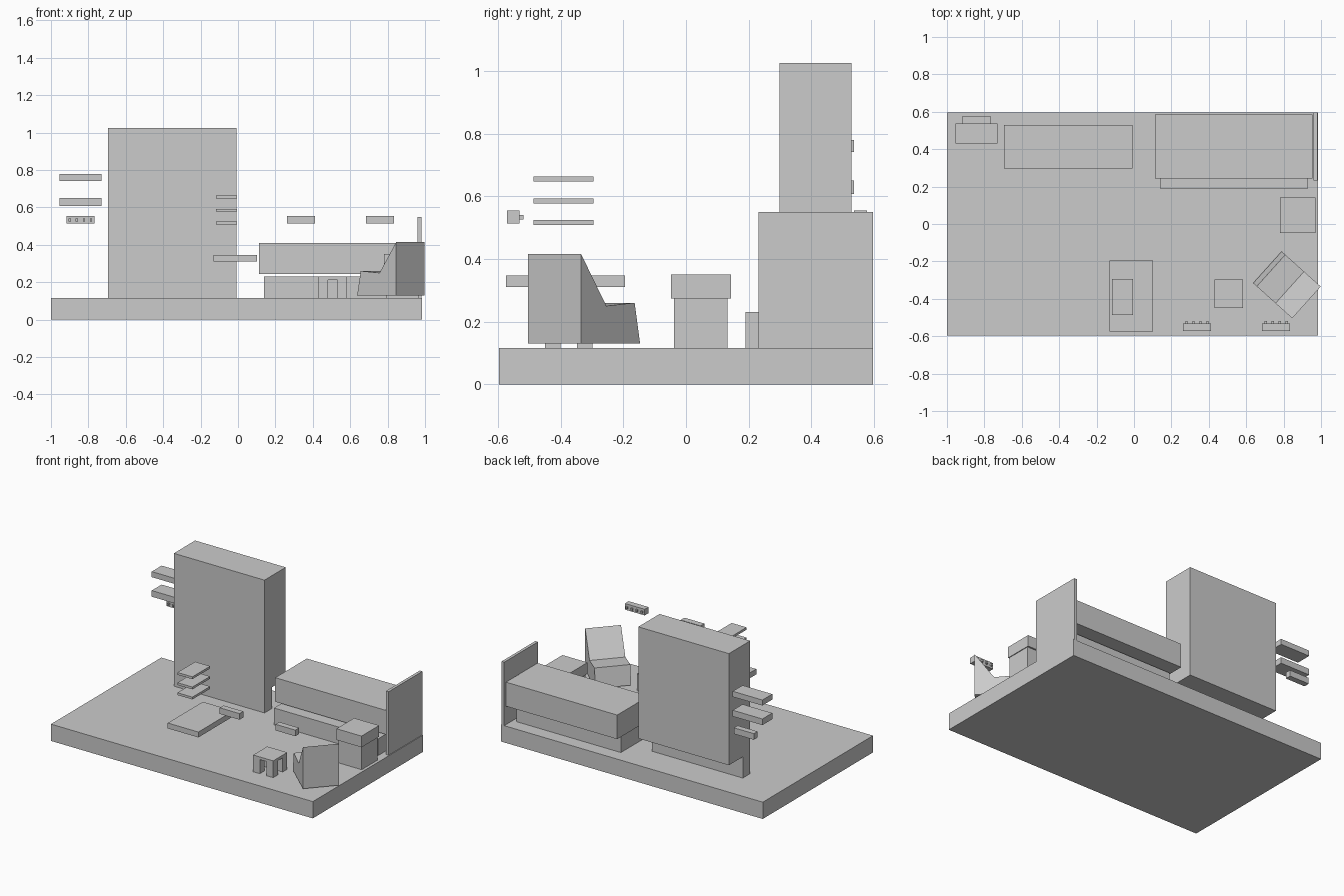
import bpy, bmesh, math
from mathutils import Matrix, Vector

if "Cube" in bpy.data.objects:
    bpy.data.objects.remove(bpy.data.objects["Cube"])


def add_box(bm, x, y, z):
    m = Matrix.LocRotScale(Vector((sum(x) / 2, sum(y) / 2, sum(z) / 2)), None,
                           Vector((x[1] - x[0], y[1] - y[0], z[1] - z[0])))
    bmesh.ops.create_cube(bm, size=1, matrix=m)


def finish(bm, name):
    bmesh.ops.recalc_face_normals(bm, faces=bm.faces)
    mesh = bpy.data.meshes.new(name)
    bm.to_mesh(mesh)
    bm.free()
    ob = bpy.data.objects.new(name, mesh)
    bpy.context.collection.objects.link(ob)
    return ob


def boxes(name, *parts):
    bm = bmesh.new()
    for p in parts:
        add_box(bm, *p)
    return finish(bm, name)


FLOOR = 0.115

# Floor slab
boxes("floor", ((-1, 0.985), (-0.597, 0.597), (0, FLOOR)))

# Wardrobe with a thin plinth under its front
boxes("wardrobe_body", ((-0.695, -0.008), (0.298, 0.528), (0.26, 1.025)))
boxes("wardrobe_plinth", ((-0.695, -0.008), (0.298, 0.378), (FLOOR, 0.26)))

# Bed
boxes("bed_base", ((0.14, 0.93), (0.19, 0.505), (FLOOR, 0.23)))
boxes("mattress", ((0.112, 0.955), (0.243, 0.585), (0.245, 0.41)))
boxes("headboard", ((0.96, 0.98), (0.232, 0.597), (FLOOR, 0.55)))

# Nightstand
boxes("nightstand_body", ((0.79, 0.965), (-0.039, 0.132), (FLOOR, 0.273)))
boxes("nightstand_top", ((0.78, 0.97), (-0.048, 0.143), (0.273, 0.35)))

# Stool: four square legs and a seat
sx, sy, leg = (0.43, 0.582), (-0.45, -0.298), 0.05
boxes("stool_legs", *[((x, x + leg), (y, y + leg), (FLOOR, 0.212))
                      for x in (sx[0], sx[1] - leg) for y in (sy[0], sy[1] - leg)])
boxes("stool_seat", (sx, sy, (0.212, 0.23)))

# Armchair: side profile (depth, height) extruded across its width and turned
profile = [(0, 0.13), (0.026, 0.26), (0.161, 0.25), (0.281, 0.415), (0.281, 0.13)]
bm = bmesh.new()
face = bm.faces.new([bm.verts.new((u, 0, z)) for u, z in profile])
ext = bmesh.ops.extrude_face_region(bm, geom=[face])["geom"]
bmesh.ops.translate(bm, vec=(0, 0.228, 0),
                    verts=[v for v in ext if isinstance(v, bmesh.types.BMVert)])
chair = finish(bm, "armchair")
chair.location = (0.637, -0.316, 0)
chair.rotation_euler.z = math.radians(-42)

# Desk board and the stacked shelves above it
boxes("desk_board", ((-0.13, 0.102), (-0.575, -0.195), (0.31, 0.347)))
for i, z in enumerate((0.508, 0.577, 0.647)):
    boxes(f"desk_shelf_{i + 1}", ((-0.118, -0.005), (-0.487, -0.295), (z, z + 0.016)))

# Wall shelves
for i, (z0, z1) in enumerate(((0.608, 0.65), (0.742, 0.78))):
    boxes(f"wall_shelf_{i + 1}", ((-0.955, -0.73), (0.43, 0.537), (z0, z1)))


# Peg racks: a rail with four small pegs facing the room
def peg_rack(name, x, y, side):
    y0, y1 = y
    peg_y = (y1, y1 + 0.012) if side > 0 else (y0 - 0.012, y0)
    boxes(name + "_rail", ((x, x + 0.15), y, (0.513, 0.555)))
    boxes(name + "_pegs", *[((x + 0.019 + i * 0.0375 - 0.006, x + 0.019 + i * 0.0375 + 0.006),
                             peg_y, (0.526, 0.54)) for i in range(4)])


peg_rack("front_rack_left", 0.262, (-0.572, -0.531), 1)
peg_rack("front_rack_right", 0.685, (-0.572, -0.531), 1)
peg_rack("back_rack", -0.918, (0.537, 0.577), -1)
